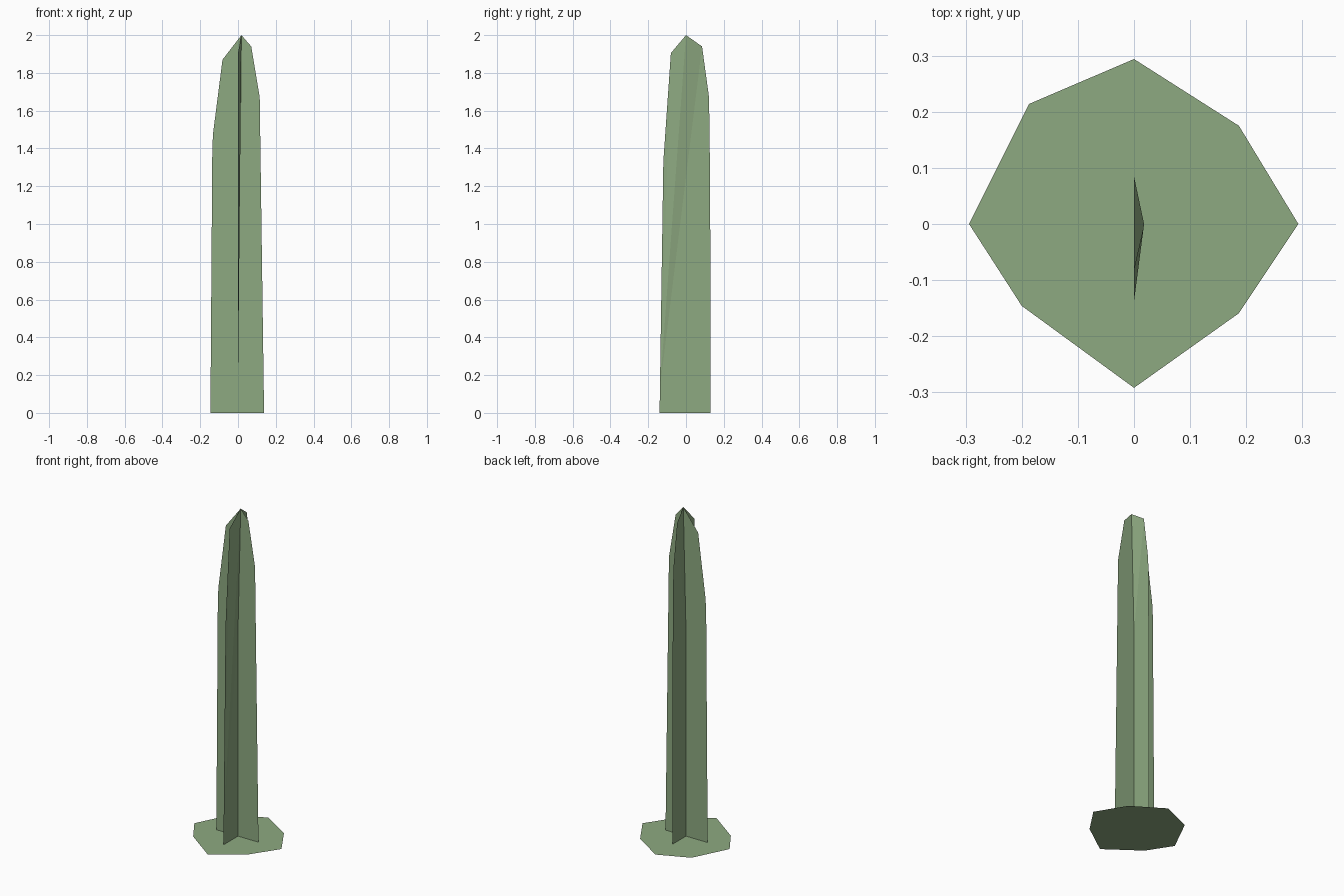
import bpy

if "Cube" in bpy.data.objects:
    bpy.data.objects.remove(bpy.data.objects["Cube"])

green = bpy.data.materials.new("plant_green")
green.diffuse_color = (0.27, 0.40, 0.22, 1)
green.use_nodes = True
green.node_tree.nodes["Principled BSDF"].inputs["Base Color"].default_value = green.diffuse_color


def sheet(name, verts, faces):
    """Thin single-sided sheet from a short outline."""
    mesh = bpy.data.meshes.new(name)
    mesh.from_pydata(verts, [], faces)
    mesh.materials.append(green)
    mesh.update()
    obj = bpy.data.objects.new(name, mesh)
    bpy.context.collection.objects.link(obj)
    return obj


TIP_X = 0.018

# Wide blade, facing front (x, z outline)
front = [(-0.146, 0), (0.138, 0), (0.118, 1.45), (0.115, 1.67), (0.07, 1.94),
         (TIP_X, 2), (-0.082, 1.87), (-0.132, 1.48), (-0.136, 1.40)]
sheet("front_blade", [(x, 0, z) for x, z in front], [range(len(front))])

# Crossing blade, facing sideways (y, z outline); its tip leans to meet the front blade
side = [(-0.14, 0), (0.13, 0), (0.128, 1.2), (0.122, 1.67), (0.085, 1.94),
        (0, 2), (-0.08, 1.905), (-0.12, 1.33), (-0.138, 0.13)]
sheet("side_blade",
      [(TIP_X if z == 2 else 0, y, z) for y, z in side],
      [(0, 1, 2, 3, 4, 8), (8, 4, 5), (8, 5, 6), (8, 6, 7)])

# Flat irregular eight-sided ground leaf
base = [(0.293, 0), (0.187, 0.175), (0, 0.294), (-0.187, 0.214),
        (-0.294, 0), (-0.2, -0.146), (0, -0.292), (0.187, -0.159)]
sheet("base_leaf", [(x, y, 0) for x, y in base], [range(len(base))])
